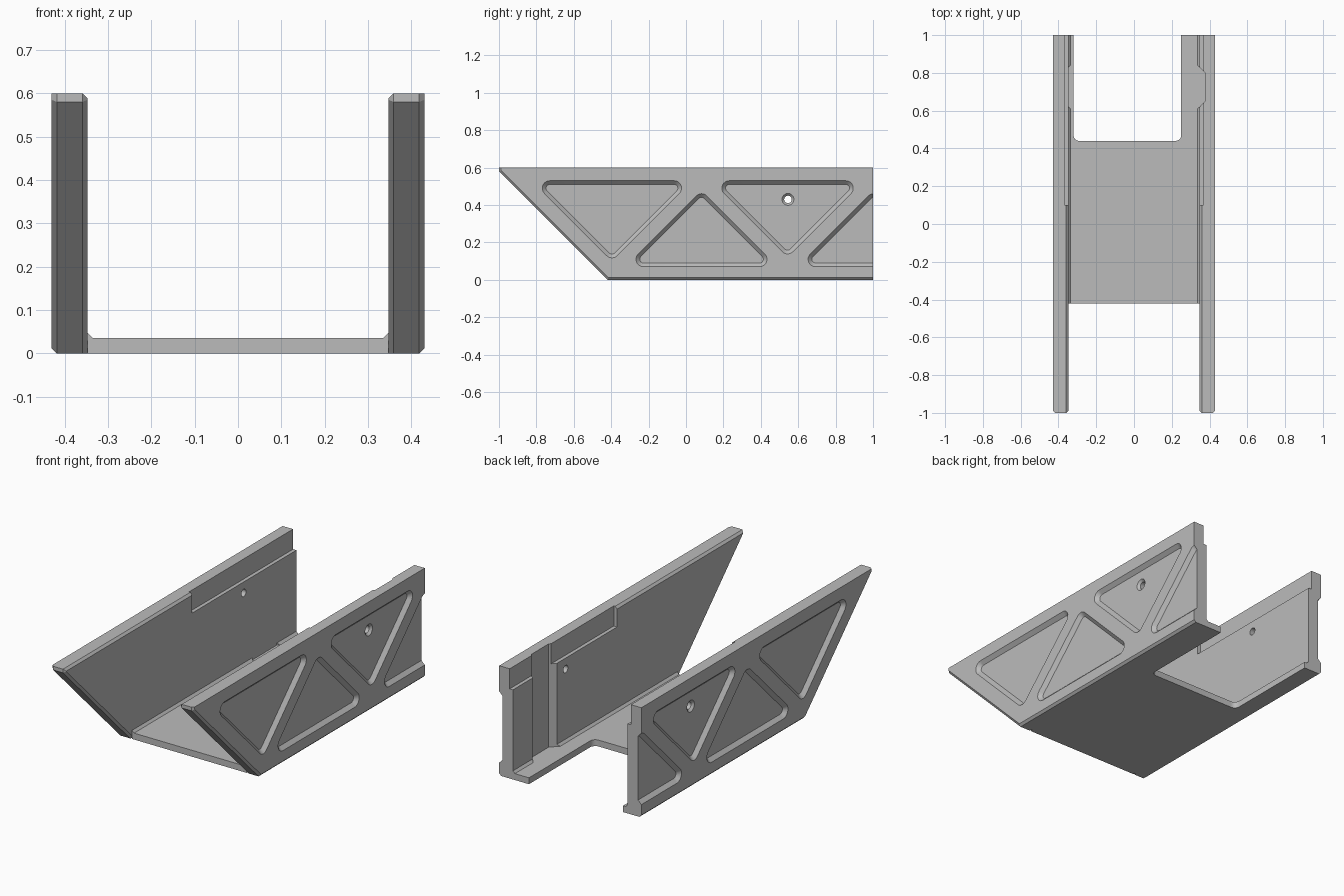
import bpy, bmesh
from math import cos, sin, pi, radians, sqrt, tan

cube = bpy.data.objects.get("Cube")
if cube:
    bpy.data.objects.remove(cube, do_unlink=True)

grey = bpy.data.materials.new("plain grey")
grey.use_nodes = True
grey.diffuse_color = (0.5, 0.5, 0.5, 1)
grey.node_tree.nodes["Principled BSDF"].inputs["Base Color"].default_value = (0.5, 0.5, 0.5, 1)

INNER, OUTER, HEIGHT, FLOOR = 0.347, 0.43, 0.6, 0.035
CHAMFER, DEPTH, RADIUS = 0.012, 0.02, 0.04


def loft(name, rings, bevel=None, width=CHAMFER, segments=1):
    """Closed solid through equal rings of points, with optional bevelled edges."""
    bm = bmesh.new()
    rows = [[bm.verts.new(p) for p in ring] for ring in rings]
    n = len(rows[0])
    bm.faces.new(rows[0])
    bm.faces.new(rows[-1][::-1])
    for a, b in zip(rows, rows[1:]):
        for i in range(n):
            j = (i + 1) % n
            bm.faces.new((a[i], b[i], b[j], a[j]))
    bmesh.ops.recalc_face_normals(bm, faces=bm.faces)
    if bevel:
        edges = [e for e in bm.edges if bevel(e.verts[0].co, e.verts[1].co)]
        bmesh.ops.bevel(bm, geom=edges, offset=width, segments=segments,
                        profile=0.5, affect='EDGES')
    mesh = bpy.data.meshes.new(name)
    bm.to_mesh(mesh)
    bm.free()
    mesh.materials.append(grey)
    obj = bpy.data.objects.new(name, mesh)
    bpy.context.collection.objects.link(obj)
    return obj


def activate(obj):
    bpy.ops.object.select_all(action='DESELECT')
    obj.select_set(True)
    bpy.context.view_layer.objects.active = obj


def cut(target, cutter):
    activate(target)
    mod = target.modifiers.new("cut", 'BOOLEAN')
    mod.operation = 'DIFFERENCE'
    mod.solver = 'EXACT'
    mod.object = cutter
    cutter.hide_render = True
    bpy.ops.object.modifier_apply(modifier=mod.name)
    bpy.data.objects.remove(cutter, do_unlink=True)


def pocket(side, y, tip, base):
    """Rounded right-angled triangle with sloping walls, apex at tip."""
    up = 1 if tip > base else -1
    half = abs(tip - base)
    inset = half - RADIUS / tan(pi / 8)
    corners = [(y + inset, base + up * RADIUS, -90, 45),
               (y, tip - up * RADIUS * sqrt(2), 45, 135),
               (y - inset, base + up * RADIUS, 135, 270)]
    rings = []
    for grow in (0.01, -DEPTH):
        r = RADIUS + grow
        ring = []
        for cy, cz, a0, a1 in corners:
            for i in range(9):
                a = radians(a0 + (a1 - a0) * i / 8)
                ring.append((side * (OUTER + grow), cy + r * cos(a), cz + up * r * sin(a)))
        rings.append(ring)
    return loft("pocket_cutter", rings)


def bolt_hole(side, y, z):
    """Countersunk round hole through the wall."""
    rings = [[(side * x, y + r * cos(i * pi / 12), z + r * sin(i * pi / 12)) for i in range(24)]
             for x, r in ((0.42, 0.042), (0.398, 0.02), (0.3, 0.02))]
    return loft("hole_cutter", rings)


def prism_z(name, outline, z0, z1, **kw):
    return loft(name, [[(x, y, z) for x, y in outline] for z in (z0, z1)], **kw)


def side_wall(name, side):
    # Raked slab with a blunt nose
    profile = [(-1, HEIGHT), (1, HEIGHT), (1, 0), (-0.42, 0), (-1, 0.58)]

    def chamfered(a, b):
        if abs(a.x - b.x) > 0.01 or (a.y > 0.9 and b.y > 0.9):
            return False
        top = a.z > 0.59 and b.z > 0.59
        bottom = a.z < 0.01 and b.z < 0.01
        inside = abs(a.x) < 0.4
        return not (top and not inside) and not (bottom and inside)

    wall = loft(name, [[(side * x, y, z) for y, z in profile] for x in (INNER, OUTER)], chamfered)

    # Truss-like pockets and bolt hole on the outside
    for y, tip, base in ((-0.396, 0.101, 0.53), (0.083, 0.477, 0.07),
                         (0.543, 0.122, 0.53), (1.003, 0.477, 0.07)):
        cut(wall, pocket(side, y, tip, base))
    cut(wall, bolt_hole(side, 0.545, 0.43))

    # Rebate along the inner top edge
    rebate = [(side * x, y) for x, y in ((0.3, 0.1), (0.367, 0.1), (0.367, 1.1), (0.3, 1.1))]
    cut(wall, prism_z("rebate_cutter", rebate, 0.49, 0.7))

    # Upright groove on one wall only
    if side > 0:
        groove = [(0.319, 0.59), (0.376, 0.65), (0.376, 0.8), (0.319, 0.86)]
        cut(wall, prism_z("groove_cutter", groove, FLOOR, 0.7))
    activate(wall)
    bpy.ops.object.shade_smooth_by_angle(angle=radians(30))


def floor_fillet(name, side, y0, y1, trim0, trim1):
    """Sloping strip in the corner between floor and wall."""
    rings = []
    for y, trim in ((y0, trim0), (y1, trim1)):
        rings.append([(side * INNER, y, FLOOR), (side * INNER, y, FLOOR + CHAMFER),
                      (side * (INNER - CHAMFER), y + trim, FLOOR)])
    loft(name, rings)


for label, side in (("left", 1), ("right", -1)):
    side_wall(label + "_wall", side)
    floor_fillet(label + "_front_fillet", side, -0.42, 0.62, 0, -CHAMFER)
    floor_fillet(label + "_rear_fillet", side, 0.83, 1, CHAMFER, 0)

# Floor plate with a rounded rear notch
outline = [(-INNER, -0.42), (INNER, -0.42), (INNER, 1), (0.25, 1), (0.25, 0.44),
           (-0.32, 0.44), (-0.32, 1), (-INNER, 1)]
floor = prism_z("floor_plate", outline, 0, FLOOR, width=0.03, segments=6,
                bevel=lambda a, b: abs(a.z - b.z) > 0.01 and abs(a.y - 0.44) < 0.01)
activate(floor)
bpy.ops.object.shade_smooth_by_angle(angle=radians(30))

# Floor ledge inside the upright groove
ledge = [(INNER, 0.62), (0.376, 0.65), (0.376, 0.8), (INNER, 0.83)]
prism_z("groove_floor", ledge, 0.01, FLOOR)
